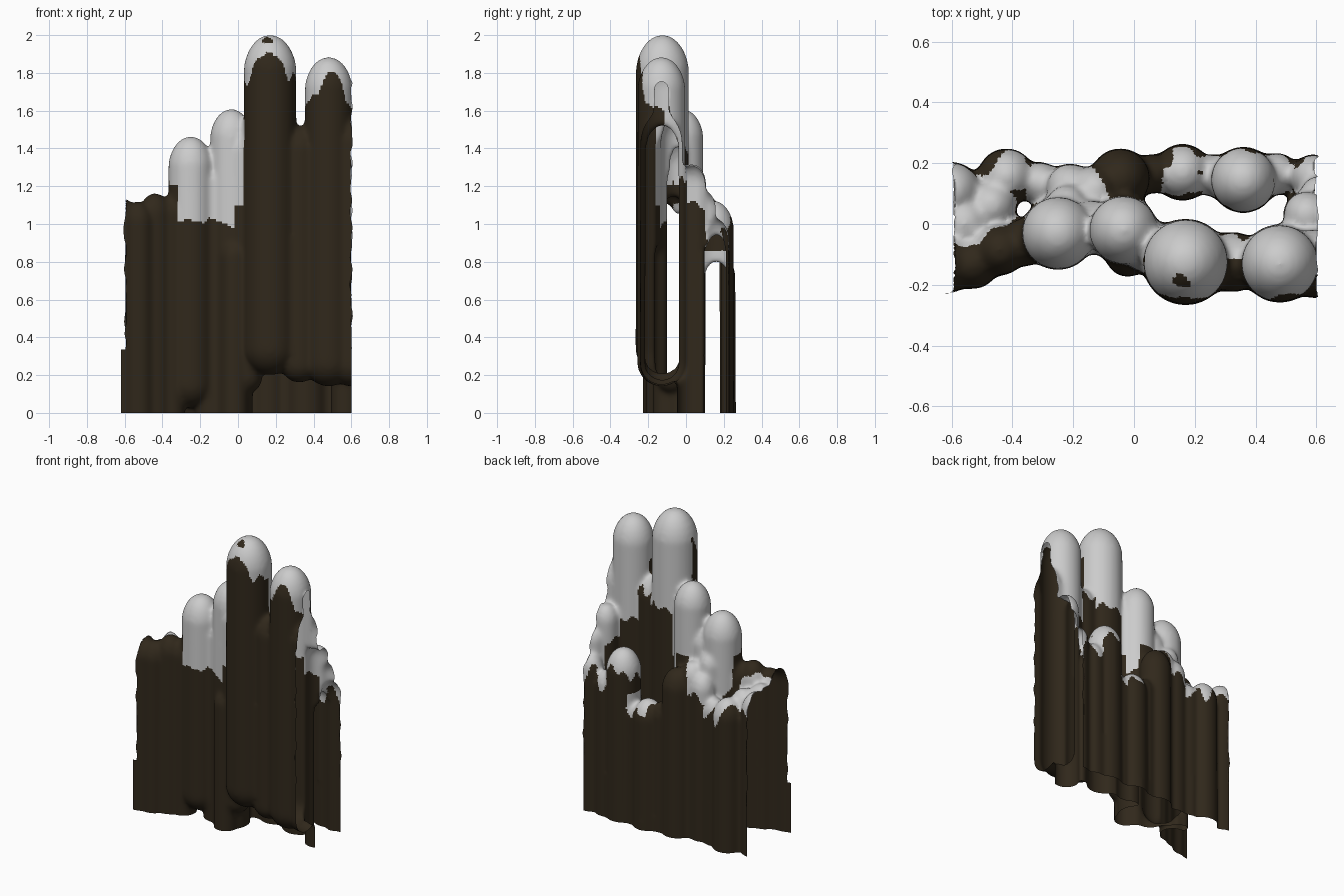
import bpy, bmesh, math
from mathutils import Vector, noise

if "Cube" in bpy.data.objects:
    bpy.data.objects.remove(bpy.data.objects["Cube"])

DOWN = -0.2   # posts that run into the ground start below it
# Front columns: x, y, radius, top z, bottom z, snow line
TALL = [
    (0.17, -0.125, 0.143, 2.002, 0.20, 1.78),
    (0.48, -0.13, 0.13, 1.885, 0.14, 1.62),
    (0.325, -0.125, 0.10, 1.52, 0.16, 1.62),
    (0.60, -0.13, 0.115, 1.58, 0.14, 1.50),
    (-0.035, -0.02, 0.115, 1.61, DOWN, 0.98),
    (0.04, -0.07, 0.09, 1.50, 0.10, 1.10),
    (-0.25, -0.03, 0.122, 1.465, 0.03, 1.02),
    (-0.14, -0.01, 0.09, 1.34, DOWN, 1.00),
]
# Grounded posts without snow: x, y, radius, top z
BARE = [
    (-0.02, -0.10, 0.075, 0.92),
    (-0.36, -0.06, 0.08, 1.15),
    (-0.44, -0.085, 0.085, 1.165),
    (-0.53, -0.13, 0.085, 1.12),
    (-0.62, -0.13, 0.10, 1.14),
    (-0.045, 0.15, 0.10, 1.10),
    (0.06, 0.165, 0.065, 0.85),
]
# Grounded posts with snow: plateau, back row, right ridge
CAPPED = [
    (-0.56, 0.00, 0.10, 1.07),
    (-0.47, 0.06, 0.085, 1.04),
    (-0.60, 0.11, 0.095, 1.07),
    (-0.42, 0.155, 0.095, 1.00),
    (-0.31, 0.135, 0.07, 0.96),
    (-0.21, 0.12, 0.08, 1.10),
    (-0.22, 0.06, 0.07, 1.22),
    (-0.13, 0.11, 0.08, 1.15),
    (0.16, 0.17, 0.095, 0.845),
    (0.26, 0.16, 0.07, 0.80),
    (0.36, 0.145, 0.11, 1.125),
    (0.47, 0.165, 0.07, 0.95),
    (0.59, 0.155, 0.075, 1.03),
    (0.57, 0.03, 0.08, 1.32),
    (0.61, 0.095, 0.065, 1.18),
]
# Snow reaches further down on the higher posts
COLUMNS = (TALL + [p + (DOWN, 9) for p in BARE]
           + [p + (DOWN, p[3] - max(0.06, (p[3] - 0.8) * 0.45)) for p in CAPPED])


def add_column(bm, x, y, r, top, bottom):
    """Rounded post with slightly elongated ends."""
    verts = bmesh.ops.create_uvsphere(bm, u_segments=24, v_segments=14, radius=1)["verts"]
    cap = r * 1.5
    for v in verts:
        z = v.co.z
        h = top - cap + z * cap if z > 0.001 else bottom + r * (1 + z)
        v.co = Vector((x + v.co.x * r, y + v.co.y * r, h))


def snowy(c, n):
    """True where a face lies above the snow line of its column."""
    col = min(COLUMNS, key=lambda k: math.hypot(c.x - k[0], c.y - k[1]) - k[2]
              + (1 if c.z > k[3] + 0.06 else 0))
    line = col[5]
    if col[3] > 1.5 and col[0] > 0.1:      # tall pair: snow lower at the back
        if n.y > 0.1:
            line -= 0.4 if col[0] != 0.325 else 0.15
        elif n.y < -0.2:
            line += 0.16 * max(0, 1 - (abs(c.x - col[0]) / 0.1) ** 2)
    ragged = noise.noise(Vector((c.x * 14, c.y * 14, 3))) * 0.11
    return c.z > line + ragged


# Fuse all columns into one smooth body
bm = bmesh.new()
for x, y, r, top, bottom, _ in COLUMNS:
    add_column(bm, x, y, r, top, bottom)
mesh = bpy.data.meshes.new("columns")
bm.to_mesh(mesh)
bm.free()
source = bpy.data.objects.new("columns", mesh)
bpy.context.collection.objects.link(source)
rem = source.modifiers.new("fuse", "REMESH")
rem.mode = "VOXEL"
rem.voxel_size = 0.012
smo = source.modifiers.new("soften", "SMOOTH")
smo.factor = 0.5
smo.iterations = 14
deps = bpy.context.evaluated_depsgraph_get()
fused = bpy.data.meshes.new_from_object(source.evaluated_get(deps))
bpy.data.objects.remove(source)

# Cut the body open at the ground and at both ends
bm = bmesh.new()
bm.from_mesh(fused)


def cut(co, no, clear=True):
    bmesh.ops.bisect_plane(bm, geom=bm.verts[:] + bm.edges[:] + bm.faces[:], dist=1e-5,
                           plane_co=co, plane_no=no, clear_outer=clear)


cut((0, 0, 0), (0, 0, -1))
cut((0.6, 0, 0), (1, 0, 0))
cut((-0.62, 0, 0), (-1, 0, 0))
cut((-0.595, 0, 0), (-1, 0, 0), False)
cut((0, 0, 0.335), (0, 0, 1), False)
# keep only a short foot beyond the left end
extra = [f for f in bm.faces if f.calc_center_median().x < -0.595
         and (f.calc_center_median().z > 0.335 or f.calc_center_median().y > -0.05)]
bmesh.ops.delete(bm, geom=extra, context="FACES")
# slightly ragged open ends
for v in bm.verts:
    if v.is_boundary and abs(v.co.x) > 0.594 and v.co.z > 0.34:
        v.co.x += 0.014 * noise.noise(Vector((v.co.y * 9, v.co.z * 16, v.co.x)))
bm.normal_update()
for f in bm.faces:
    f.smooth = True
    f.material_index = 1 if snowy(f.calc_center_median(), f.normal) else 0
bm.to_mesh(fused)
bm.free()


def extract(name, index):
    """Keep only the faces of one kind as a separate object."""
    b = bmesh.new()
    b.from_mesh(fused)
    bmesh.ops.delete(b, geom=[f for f in b.faces if f.material_index != index], context="FACES")
    for f in b.faces:
        f.material_index = 0
    me = bpy.data.meshes.new(name)
    b.to_mesh(me)
    b.free()
    ob = bpy.data.objects.new(name, me)
    bpy.context.collection.objects.link(ob)
    return ob


rock = extract("rock_columns", 0)
snow = extract("snow_caps", 1)
mat = bpy.data.materials.new("dark_rock")
mat.diffuse_color = (0.03, 0.021, 0.011, 1)
mat.use_nodes = True
mat.node_tree.nodes["Principled BSDF"].inputs["Base Color"].default_value = mat.diffuse_color
rock.data.materials.clear()
rock.data.materials.append(mat)
snow.data.materials.clear()
